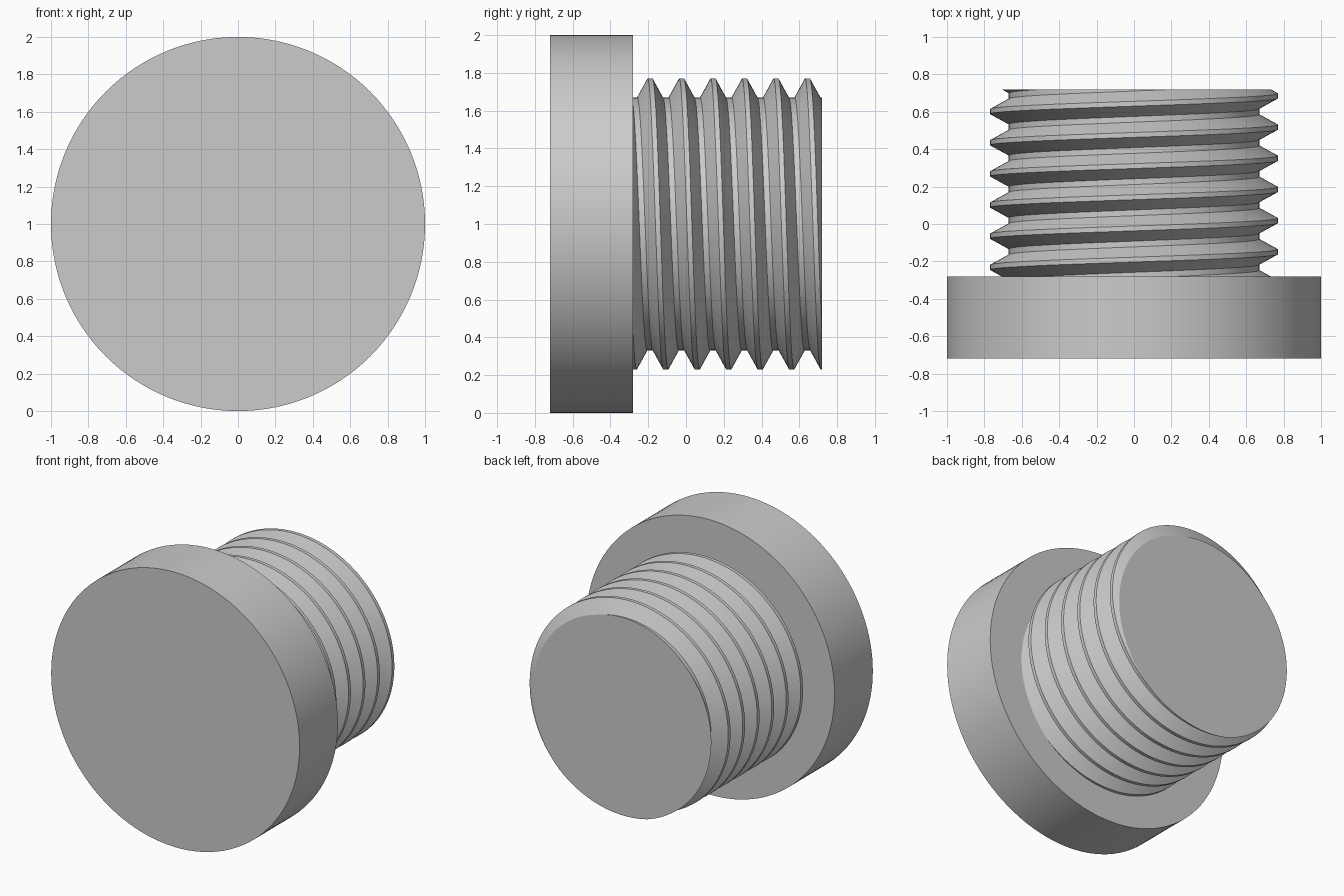
import bpy, bmesh, math

if "Cube" in bpy.data.objects:
    bpy.data.objects.remove(bpy.data.objects["Cube"], do_unlink=True)

CENTRE_Z = 1.0
HEAD_FRONT, HEAD_BACK, SHANK_END = -0.72, -0.28, 0.72
ROOT_R, CREST_R = 0.67, 0.77
PITCH = 1 / 6
STEPS = 128            # segments per turn

grey = bpy.data.materials.new("light grey")
grey.use_nodes = True
colour = (0.6, 0.6, 0.6, 1)
grey.diffuse_color = colour
grey.node_tree.nodes["Principled BSDF"].inputs["Base Color"].default_value = colour


def finish(obj):
    obj.data.materials.append(grey)
    bpy.ops.object.select_all(action="DESELECT")
    obj.select_set(True)
    bpy.context.view_layer.objects.active = obj
    bpy.ops.object.shade_smooth_by_angle(angle=math.radians(25))


# Head: plain round disc lying along y
bpy.ops.mesh.primitive_cylinder_add(
    vertices=STEPS, radius=1, depth=HEAD_BACK - HEAD_FRONT,
    location=(0, (HEAD_FRONT + HEAD_BACK) / 2, CENTRE_Z), rotation=(math.pi / 2, 0, 0))
head = bpy.context.object
head.name = "head"
finish(head)

# Threaded shank: sweep one thread profile along a helix, turns sharing the root strip
profile = [(-0.068, ROOT_R), (-0.013, CREST_R), (0.013, CREST_R), (0.068, ROOT_R)]
turns = 10
first_crest = 0.643 - 8 * PITCH
bm = bmesh.new()
rows = []
for i in range(turns * STEPS + 1):
    a = 2 * math.pi * i / STEPS
    y = first_crest + PITCH * i / STEPS
    rows.append([bm.verts.new((r * math.sin(a), y + dy, CENTRE_Z + r * math.cos(a)))
                 for dy, r in profile])
for i in range(len(rows) - 1):
    here, after = rows[i], rows[i + 1]
    for k in range(3):
        bm.faces.new((here[k], after[k], after[k + 1], here[k + 1]))
    if i + 1 + STEPS < len(rows):
        bm.faces.new((here[3], after[3], rows[i + 1 + STEPS][0], rows[i + STEPS][0]))

# Trim both ends square and close them with flat caps
for y, side in ((HEAD_BACK - 0.01, -1), (SHANK_END, 1)):
    cut = bmesh.ops.bisect_plane(
        bm, geom=bm.verts[:] + bm.edges[:] + bm.faces[:], dist=1e-6,
        plane_co=(0, y, 0), plane_no=(0, side, 0), clear_outer=True)
    rim = [e for e in cut["geom_cut"] if isinstance(e, bmesh.types.BMEdge)]
    bmesh.ops.triangle_fill(bm, edges=rim, use_beauty=True, normal=(0, side, 0))
bmesh.ops.recalc_face_normals(bm, faces=bm.faces[:])
mesh = bpy.data.meshes.new("threaded_shank")
bm.to_mesh(mesh)
bm.free()
shank = bpy.data.objects.new("threaded_shank", mesh)
bpy.context.collection.objects.link(shank)
finish(shank)
